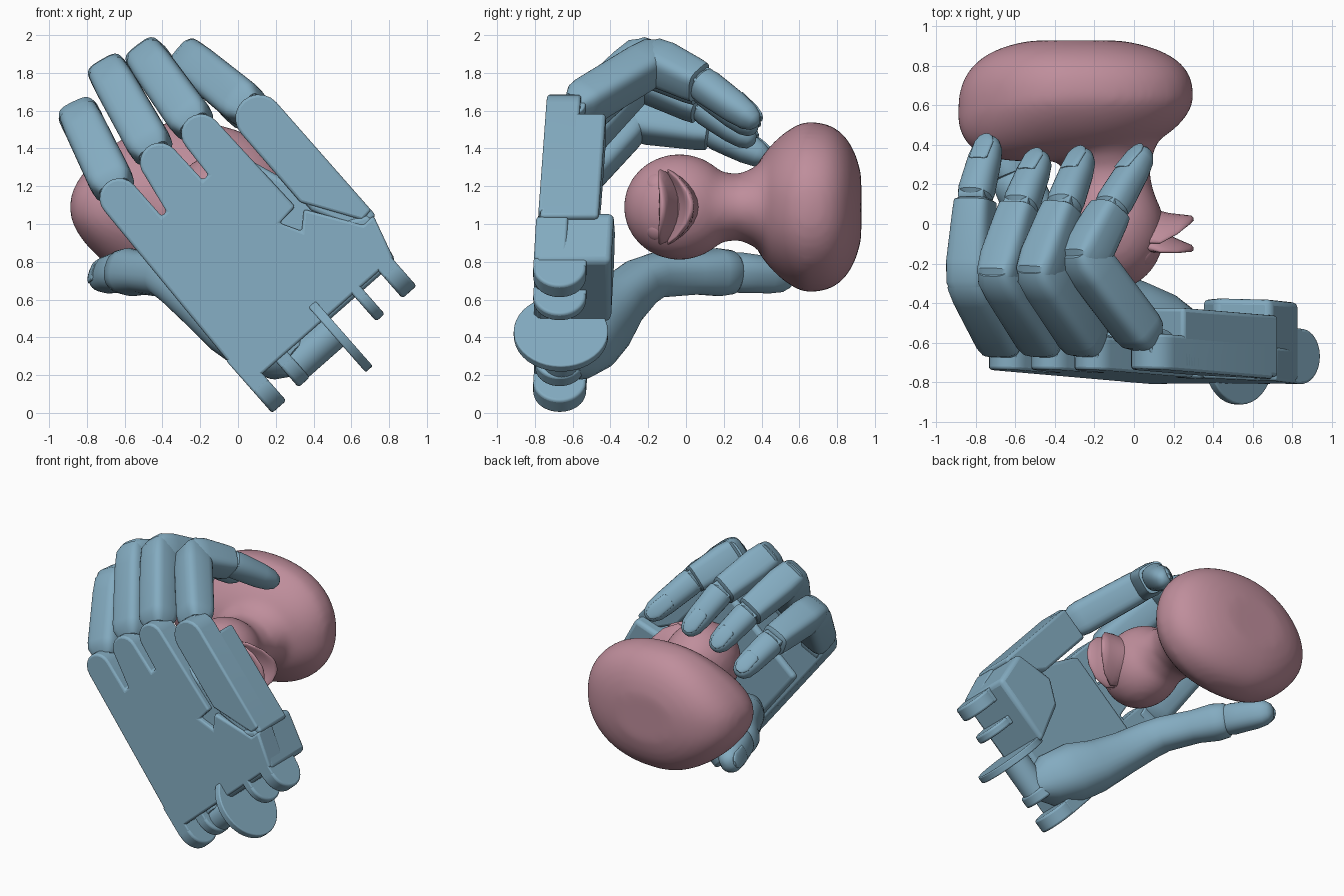
import bpy, bmesh, math
from mathutils import Vector as V, Matrix

if "Cube" in bpy.data.objects:
    bpy.data.objects.remove(bpy.data.objects["Cube"])

def material(name, col):
    m = bpy.data.materials.new(name)
    m.diffuse_color = col
    m.use_nodes = True
    m.node_tree.nodes["Principled BSDF"].inputs["Base Color"].default_value = m.diffuse_color
    return m

BLUE = material("blue_grey", (0.23, 0.41, 0.53, 1))
PINK = material("pink", (0.52, 0.27, 0.33, 1))

def finish(name, bm, mat, angle=35, bevel=0):
    bmesh.ops.recalc_face_normals(bm, faces=bm.faces)
    me = bpy.data.meshes.new(name)
    bm.to_mesh(me)
    bm.free()
    ob = bpy.data.objects.new(name, me)
    bpy.context.collection.objects.link(ob)
    me.materials.append(mat)
    bpy.ops.object.select_all(action='DESELECT')
    ob.select_set(True)
    bpy.context.view_layer.objects.active = ob
    bpy.ops.object.shade_smooth_by_angle(angle=math.radians(angle))
    if bevel:
        b = ob.modifiers.new("bevel", 'BEVEL')
        b.width, b.segments, b.limit_method = bevel, 3, 'ANGLE'
    return ob

def sp(s, e):
    return math.copysign(abs(s) ** e, s)

def loft(bm, rings, e=1.0, n=28):
    """Skin superellipse rings given as (centre, half axis a, half axis b)."""
    loops = []
    for c, a, b in rings:
        ang = [2 * math.pi * i / n for i in range(n)]
        loops.append([bm.verts.new(c + a * sp(math.cos(t), e) + b * sp(math.sin(t), e)) for t in ang])
    for l0, l1 in zip(loops, loops[1:]):
        for i in range(n):
            bm.faces.new((l0[i], l0[(i + 1) % n], l1[(i + 1) % n], l1[i]))
    bm.faces.new(loops[0])
    bm.faces.new(loops[-1])

def link(name, p, q, across, prof, e=0.55):
    """Straight finger bone from p to q; prof rows are (fraction, half width, half depth)."""
    ax = (q - p).normalized()
    side = (across - ax * across.dot(ax)).normalized()
    up = ax.cross(side)
    bm = bmesh.new()
    loft(bm, [(p.lerp(q, t), side * w, up * d) for t, w, d in prof], e)
    return finish(name, bm, BLUE)

# Hand frame: u runs wrist to fingers, v runs thumb side to little finger side
AXV = V((0.75, 0, 0.66))
def P(u, v, y):
    return V((-0.66 * u + 0.75 * v, y + 0.055 * u, 0.75 * u + 0.66 * v))

def slab(name, poly, y0, y1, bevel=0.015):
    bm = bmesh.new()
    lo = [bm.verts.new(P(u, v, y0)) for u, v in poly]
    hi = [bm.verts.new(P(u, v, y1)) for u, v in poly]
    bm.faces.new(lo)
    bm.faces.new(hi)
    for i in range(len(poly)):
        j = (i + 1) % len(poly)
        bm.faces.new((lo[i], lo[j], hi[j], hi[i]))
    return finish(name, bm, BLUE, bevel=bevel)

def rod(name, c, axis, r, depth, bevel=0.008):
    bm = bmesh.new()
    m = Matrix.Translation(c) @ axis.to_track_quat('Z', 'Y').to_matrix().to_4x4()
    bmesh.ops.create_cone(bm, cap_ends=True, segments=40, radius1=r, radius2=r, depth=depth, matrix=m)
    return finish(name, bm, BLUE, bevel=bevel)

def arc(u, v, r=0.105, n=10):
    return [(u + r * math.sin(math.pi * i / n), v - r * math.cos(math.pi * i / n)) for i in range(n + 1)]

# Palm plate with three knuckle tongues, and the pad on its inner side
palm = [(0.07, 0.135)] + arc(1.27, 0.28) + [(1.05, 0.385), (1.05, 0.42)] + arc(1.27, 0.565) \
    + [(1.05, 0.675), (1.05, 0.715)] + arc(1.24, 0.83) + [(0.62, 0.95), (0.61, 0.83), (0.5, 0.89),
       (0.58, 0.975), (0.31, 1.155), (0.31, 1.23), (0.07, 1.16)]
slab("palm", palm, -0.81, -0.64)
slab("palm_pad", [(0.08, 0.16), (1.0, 0.2), (1.0, 0.92), (0.72, 1.02), (0.34, 1.16), (0.08, 1.12)],
     -0.77, -0.60, 0.03)
# Little finger metacarpal and heel of the hand
slab("little_metacarpal", [(0.33, 1.17), (0.62, 0.985)] + arc(1.1, 1.115, 0.125) + [(0.34, 1.24)],
     -0.80, -0.62)
slab("metacarpal_block", [(0.3, 1.12), (0.55, 1.0), (1.03, 1.0), (1.03, 1.24), (0.3, 1.24)],
     -0.79, -0.48, 0.02)
slab("palm_heel", [(0.05, 0.66), (0.36, 0.78), (0.46, 0.95), (0.34, 1.22), (0.05, 1.16)],
     -0.80, -0.40, 0.03)

# Wrist forks, hub and disc
for name, v, w, r in (("wrist_fork_outer_a", 0.185, 0.1, 0.14), ("wrist_fork_inner_a", 0.37, 0.08, 0.13),
                      ("wrist_fork_inner_b", 0.90, 0.06, 0.14), ("wrist_fork_outer_b", 1.105, 0.1, 0.14)):
    rod(name, P(0.02, v, -0.67), AXV, r, w, 0.015)
    slab(name + "_arm", [(0.02, v - w / 2), (0.25, v - w / 2), (0.25, v + w / 2), (0.02, v + w / 2)],
         -0.67 - r, -0.67 + r, 0.01)
rod("wrist_hub", P(-0.01, 0.51, -0.66), AXV, 0.095, 0.34)
rod("wrist_disc", P(-0.035, 0.675, -0.66), AXV, 0.25, 0.05)

# Fingers: knuckle, middle joint, end joint, tip
PROX = [(0.1, 0.085, 0.07), (0.17, 0.112, 0.1), (0.25, 0.118, 0.108), (0.85, 0.112, 0.112),
        (1.02, 0.105, 0.105), (1.1, 0.085, 0.07)]
MID = [(-0.17, 0.085, 0.06), (-0.06, 0.105, 0.1), (0.2, 0.112, 0.11), (0.78, 0.1, 0.1),
       (0.92, 0.097, 0.092), (0.95, 0.075, 0.07)]
TIP = [(-0.1, 0.06, 0.05), (-0.02, 0.088, 0.083), (0.08, 0.092, 0.088), (0.3, 0.088, 0.085),
       (0.6, 0.084, 0.078), (0.82, 0.074, 0.064), (0.94, 0.052, 0.045), (0.99, 0.027, 0.022), (1.0, 0.006, 0.005)]

def scaled(prof, k):
    return [(t, w * k, d * k) for t, w, d in prof]

def fingertip(name, p, q, across, k=1.0):
    link(name + "_tip", p, q, across, scaled(TIP, k), 0.85)
    ax = (q - p).normalized()
    off = ax.cross(across).normalized()
    a, b = p.lerp(q, 0.5) + off * 0.074 * k, p.lerp(q, 0.97) + off * 0.044 * k
    link(name + "_nail", a, b, across, [(0, 0.035 * k, 0.01), (0.06, 0.05 * k, 0.014),
         (0.7, 0.052 * k, 0.014), (0.92, 0.036 * k, 0.012), (1, 0.018 * k, 0.008)], 0.9)

fingers = {
    "index_finger": (P(1.27, 0.28, -0.73), (-0.83, -0.28, 1.555), (-0.80, 0.15, 1.49), (-0.725, 0.44, 1.34)),
    "middle_finger": (P(1.27, 0.565, -0.73), (-0.675, -0.25, 1.785), (-0.57, 0.1, 1.62), (-0.47, 0.36, 1.43)),
    "ring_finger": (P(1.24, 0.83, -0.73), (-0.475, -0.24, 1.87), (-0.35, 0.1, 1.72), (-0.25, 0.37, 1.49)),
    "little_finger": (P(1.12, 1.12, -0.70), (-0.25, -0.17, 1.865), (-0.11, 0.09, 1.74), (0.06, 0.38, 1.53)),
}
for name, pts in fingers.items():
    a, b, c, d = map(V, pts)
    across = (b - a).cross(c - b).normalized()
    rod(name + "_knuckle", a + V((0, 0.02, 0)), across, 0.085, 0.15)
    link(name + "_base", a, b, across, PROX)
    link(name + "_middle", b, c, across, MID)
    rod(name + "_joint", c, across, 0.065, 0.14)
    fingertip(name, c, d, across)

# Thumb: fleshy root blended into two segments
bm = bmesh.new()
path = [((0.32, -0.66, 0.28), 0.10), ((0.25, -0.61, 0.33), 0.17), ((0.10, -0.53, 0.41), 0.2),
        ((-0.04, -0.44, 0.48), 0.175), ((-0.19, -0.35, 0.59), 0.145), ((-0.32, -0.24, 0.69), 0.128),
        ((-0.39, -0.15, 0.73), 0.118), ((-0.5, 0.05, 0.74), 0.112), ((-0.57, 0.17, 0.745), 0.125),
        ((-0.61, 0.24, 0.745), 0.115), ((-0.63, 0.27, 0.745), 0.08)]
rings = []
for i, (p, r) in enumerate(path):
    ax = (V(path[min(i + 1, len(path) - 1)][0]) - V(path[max(i - 1, 0)][0])).normalized()
    side = ax.cross(V((0.3, 0, 1))).normalized()
    rings.append((V(p), side * r, ax.cross(side) * r))
loft(bm, rings, 0.85)
finish("thumb", bm, BLUE, 50)
fingertip("thumb", V((-0.62, 0.26, 0.745)), V((-0.74, 0.57, 0.72)), V((-0.3, -0.1, -1)), 1.15)

# Toy bird: body, neck and head fused and smoothed
X, Y, Z = V((1, 0, 0)), V((0, 1, 0)), V((0, 0, 1))
bm = bmesh.new()
body = bmesh.ops.create_uvsphere(bm, u_segments=48, v_segments=32, radius=1)["verts"]
for vt in body:
    x, y, z = vt.co
    x, y, z = sp(x, 0.9), sp(y, 0.72 if y > 0 else 1), sp(z, 0.9)
    back, low = max(0, -x), max(0, -y)
    # The tail narrows and lifts; the shoulders slope to the neck
    vt.co = (-0.295 + 0.595 * x - (0.06 * low if x > 0 else 0),
             0.63 + 0.31 * y - 0.16 * back ** 2 * (1 - y) / 2,
             1.09 + 0.45 * z * (1 - 0.32 * back ** 2) * (1 - 0.22 * low))
    vt.co.y = min(vt.co.y, 0.928)
loft(bm, [(V((cx, y, 1.09)), X * rx, Z * rz) for y, cx, rx, rz in
          ((-0.03, -0.1, 0.2, 0.22), (0.1, -0.1, 0.22, 0.23), (0.2, -0.12, 0.21, 0.185),
           (0.28, -0.14, 0.22, 0.175), (0.36, -0.17, 0.27, 0.21), (0.46, -0.22, 0.36, 0.3))])
bmesh.ops.create_uvsphere(bm, u_segments=40, v_segments=24, radius=1,
    matrix=Matrix.Translation((-0.1, -0.035, 1.09)) @ Matrix.Diagonal((0.255, 0.295, 0.28, 1)))
bird = finish("toy_bird", bm, PINK, 60)
rm = bird.modifiers.new("fuse", 'REMESH')
rm.mode, rm.voxel_size, rm.use_smooth_shade = 'VOXEL', 0.022, True
sm = bird.modifiers.new("soften", 'SMOOTH')
sm.factor, sm.iterations = 0.5, 8

# Open bill: two flaps that meet at the corners of the mouth
for name, y0, y1, curl in (("bill_upper", -0.055, -0.125, 0.04), ("bill_lower", 0.0, 0.025, 0.11)):
    bm = bmesh.new()
    loft(bm, [(V((x, y0 + (y1 - y0) * t, 1.09)), Y * d, Z * w) for t, x, d, w in
              ((0, 0.02, 0.085, 0.15), (0.4, 0.12, 0.06, 0.19), (0.6, 0.18, 0.04, 0.2),
               (0.85, 0.25, 0.026, 0.16), (0.97, 0.29, 0.018, 0.09), (1, 0.302, 0.006, 0.03))])
    for vt in bm.verts:
        dz = abs(vt.co.z - 1.09) / 0.2
        vt.co.y -= curl * dz ** 2
        vt.co.x -= 0.05 * dz ** 2
    finish(name, bm, PINK, 60)

# Eyes
for name, s in (("eye_upper", 1), ("eye_lower", -1)):
    bm = bmesh.new()
    nrm = V((0.75, -0.4, 0.5 * s))
    m = Matrix.Translation((0.068, -0.165, 1.09 + 0.135 * s)) @ nrm.to_track_quat('Z', 'Y').to_matrix().to_4x4() \
        @ Matrix.Diagonal((0.05, 0.05, 0.022, 1))
    bmesh.ops.create_uvsphere(bm, u_segments=24, v_segments=12, radius=1, matrix=m)
    finish(name, bm, PINK, 60)
